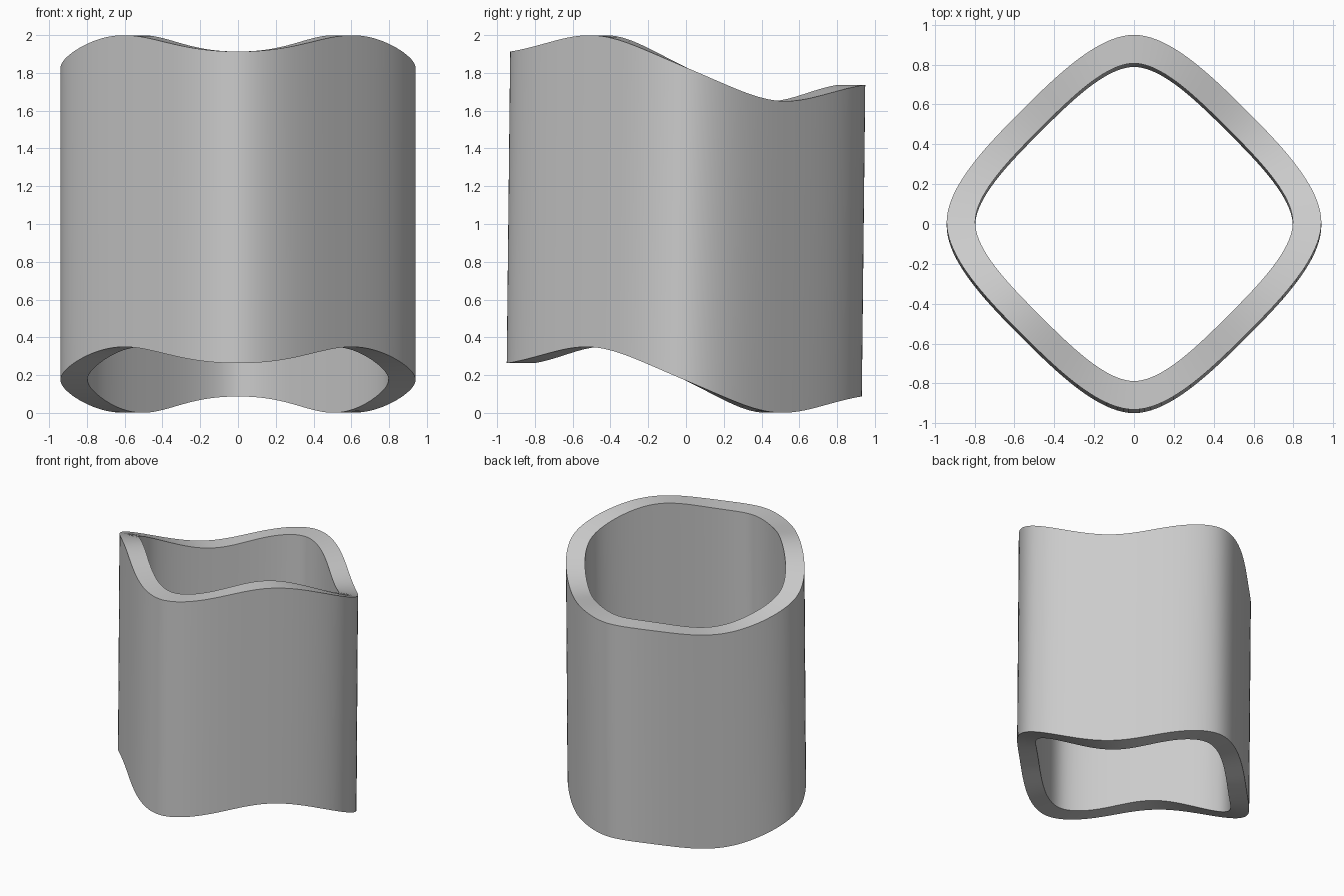
import bpy, bmesh, math
from mathutils import Vector
from mathutils.geometry import interpolate_bezier

if "Cube" in bpy.data.objects:
    bpy.data.objects.remove(bpy.data.objects["Cube"])

STEPS = 20          # points per eighth of the outline
BASE, HEIGHT = 0.175, 1.65
LEAN = 0.011        # slight lean toward the back


def outline(axis, diag, h1, h2):
    """Rounded diamond: mirrored Bezier eighths from axis tip to diagonal."""
    s = math.sqrt(0.5)
    d = diag * s
    eighth = interpolate_bezier(Vector((axis, 0)), Vector((axis, h1)),
                                Vector((d + h2 * s, d - h2 * s)), Vector((d, d)), STEPS + 1)
    pts = [(p[0], p[1]) for p in eighth]
    quarter = pts + [(y, x) for x, y in reversed(pts[1:-1])] + [(0, axis)]
    quarter.pop()
    ring = []
    for _ in range(4):
        ring += quarter
        quarter = [(-y, x) for x, y in quarter]
    # each quarter starts on an axis tip
    return ring


def wave(x, y):
    """Height ripple of the rims, measured by angle from the front."""
    a = math.atan2(x, -y)
    return 0.166 * math.cos(a) - 0.078 * math.cos(3 * a)


def add_ring(bm, pts, z0):
    ring = []
    for x, y in pts:
        z = z0 + wave(x, y)
        ring.append(bm.verts.new((x, y + LEAN * (z0 - 1), z)))
    return ring


# Wavy rounded-diamond tube: outer wall, top rim, inner wall, bottom rim
bm = bmesh.new()
outer = outline(0.94, 0.795, 0.18, 0.24)
inner = outline(0.797, 0.665, 0.14, 0.22)
rings = [add_ring(bm, outer, BASE), add_ring(bm, outer, BASE + HEIGHT),
         add_ring(bm, inner, BASE + HEIGHT), add_ring(bm, inner, BASE)]
n = len(outer)
for k in range(4):
    a, b = rings[k], rings[(k + 1) % 4]
    for i in range(n):
        j = (i + 1) % n
        bm.faces.new((a[i], a[j], b[j], b[i]))
bmesh.ops.remove_doubles(bm, verts=bm.verts, dist=1e-5)
bmesh.ops.recalc_face_normals(bm, faces=bm.faces)

mesh = bpy.data.meshes.new("wavy_tube")
bm.to_mesh(mesh)
bm.free()
tube = bpy.data.objects.new("wavy_tube", mesh)
bpy.context.collection.objects.link(tube)
bpy.context.view_layer.objects.active = tube
tube.select_set(True)
bpy.ops.object.shade_smooth_by_angle(angle=math.radians(35))
